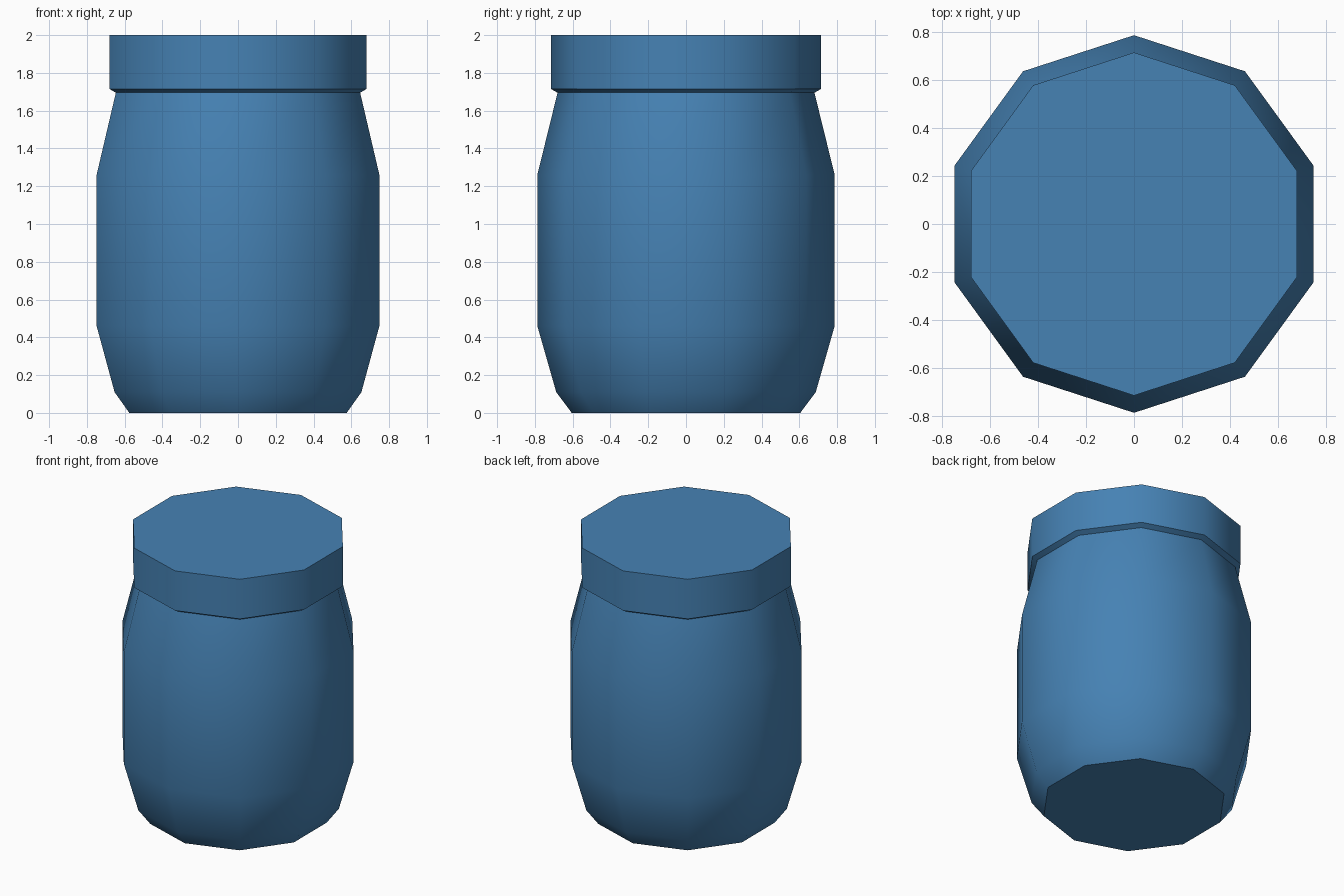
import bpy, bmesh, math

SIDES = 10

cube = bpy.data.objects.get("Cube")
if cube:
    bpy.data.objects.remove(cube, do_unlink=True)

# One steel blue for the whole jar
blue = bpy.data.materials.new("steel blue")
blue.use_nodes = True
color = (0.061, 0.223, 0.456, 1.0)
blue.diffuse_color = color
blue.node_tree.nodes["Principled BSDF"].inputs["Base Color"].default_value = color


def turned_part(name, profile, cap_ring):
    """Ten-sided solid of revolution from (radius, height) points, with one flat cap."""
    bm = bmesh.new()
    rings = []
    for radius, z in profile:
        ring = []
        for i in range(SIDES):
            a = math.pi / 2 + math.tau * i / SIDES
            ring.append(bm.verts.new((radius * math.cos(a), radius * math.sin(a), z)))
        rings.append(ring)
    for low, high in zip(rings, rings[1:]):
        for i in range(SIDES):
            j = (i + 1) % SIDES
            bm.faces.new((low[i], low[j], high[j], high[i]))
    cap = rings[cap_ring]
    bm.faces.new(cap if cap_ring else cap[::-1])
    mesh = bpy.data.meshes.new(name)
    bm.to_mesh(mesh)
    bm.free()
    mesh.materials.append(blue)
    obj = bpy.data.objects.new(name, mesh)
    bpy.context.collection.objects.link(obj)
    bpy.ops.object.select_all(action="DESELECT")
    obj.select_set(True)
    bpy.context.view_layer.objects.active = obj
    bpy.ops.object.shade_smooth_by_angle(angle=math.radians(40))
    return obj


# Rounded body with a flat base, open under the lid
turned_part("jar_body", [(0.605, 0), (0.687, 0.11), (0.787, 0.46),
                         (0.787, 1.26), (0.68, 1.695)], 0)

# Straight lid with a chamfered lower rim and flat top
turned_part("jar_lid", [(0.68, 1.695), (0.715, 1.715), (0.715, 2.0)], -1)
